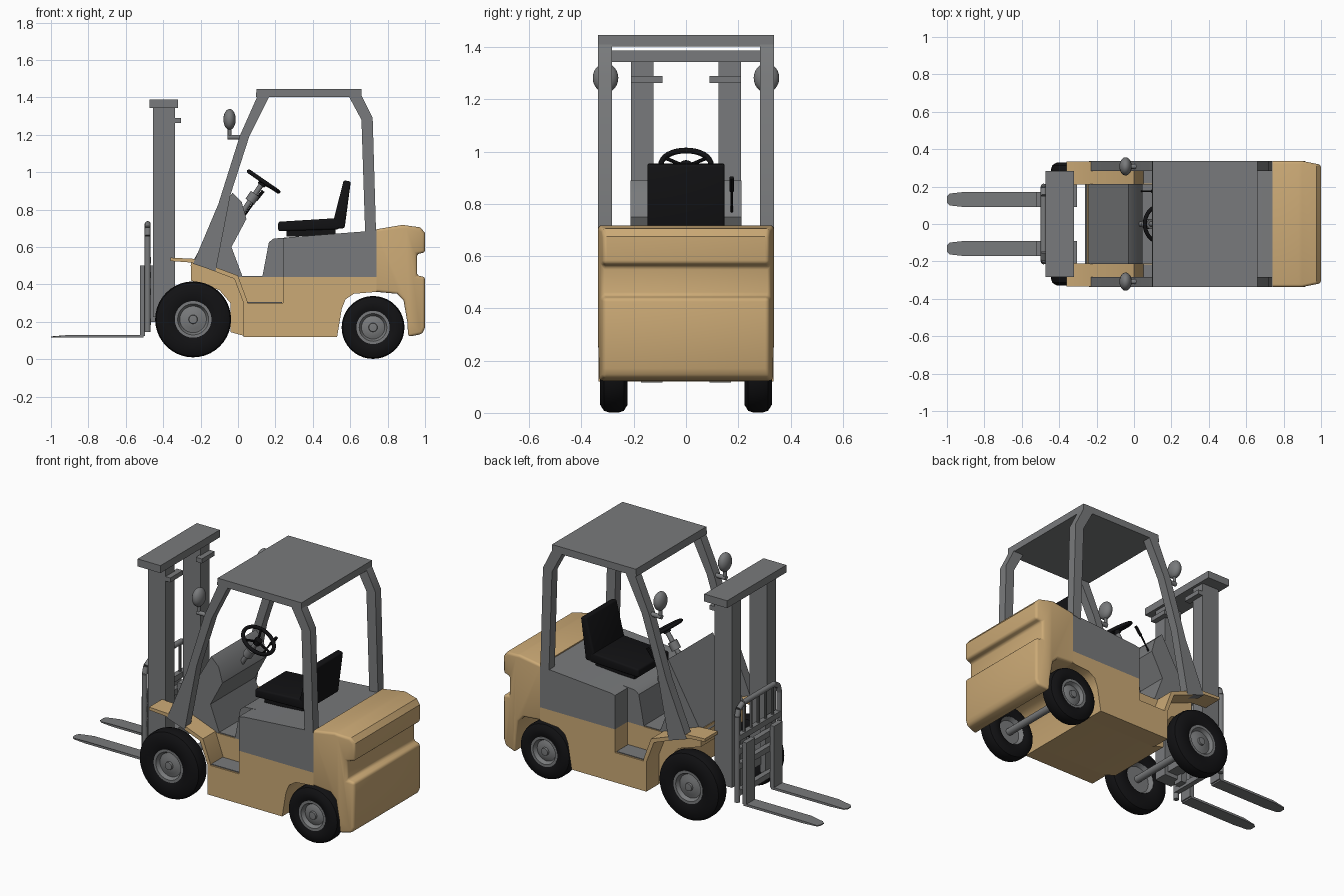
import bpy, bmesh, math
from mathutils import Vector, Matrix

if "Cube" in bpy.data.objects:
    bpy.data.objects.remove(bpy.data.objects["Cube"])


def material(name, rgb):
    m = bpy.data.materials.new(name)
    m.diffuse_color = (*rgb, 1)
    m.use_nodes = True
    m.node_tree.nodes["Principled BSDF"].inputs["Base Color"].default_value = m.diffuse_color
    return m


TAN = material("tan_paint", (0.60, 0.40, 0.18))
GRAY = material("gray_metal", (0.19, 0.195, 0.20))
BLACK = material("black_rubber", (0.006, 0.006, 0.007))


def finish(name, bm, mat, smooth=True):
    bmesh.ops.recalc_face_normals(bm, faces=bm.faces)
    me = bpy.data.meshes.new(name)
    bm.to_mesh(me)
    bm.free()
    me.materials.append(mat)
    ob = bpy.data.objects.new(name, me)
    bpy.context.collection.objects.link(ob)
    if smooth:
        bpy.ops.object.select_all(action='DESELECT')
        ob.select_set(True)
        bpy.context.view_layer.objects.active = ob
        bpy.ops.object.shade_smooth_by_angle(angle=math.radians(35))
    return ob


def bevel(bm, width, min_x=-9, segs=3):
    bm.normal_update()
    edges = [e for e in bm.edges if e.calc_face_angle(0) > 0.75
             and max(v.co.x for v in e.verts) > min_x]
    bmesh.ops.bevel(bm, geom=edges, offset=width, segments=segs, profile=0.5,
                    affect='EDGES', clamp_overlap=True)


def prism(name, pts, y0, y1, mat, both=False, round_by=0):
    """Extrude an x-z outline from y0 to y1, optionally on both sides."""
    bm = bmesh.new()
    for s in ((1, -1) if both else (1,)):
        f = bm.faces.new([bm.verts.new((x, s * y0, z)) for x, z in pts])
        r = bmesh.ops.extrude_face_region(bm, geom=[f])
        bmesh.ops.translate(bm, vec=(0, s * (y1 - y0), 0),
                            verts=[v for v in r["geom"] if isinstance(v, bmesh.types.BMVert)])
    bmesh.ops.recalc_face_normals(bm, faces=bm.faces)
    if round_by:
        bevel(bm, round_by)
    return finish(name, bm, mat)


def box(name, x0, x1, y0, y1, z0, z1, mat, both=False, round_by=0):
    return prism(name, [(x0, z0), (x1, z0), (x1, z1), (x0, z1)], y0, y1, mat, both, round_by)


def rod(name, a, b, r, mat, segs=16):
    a, b = Vector(a), Vector(b)
    d = b - a
    m = Matrix.Translation((a + b) / 2) @ d.to_track_quat('Z', 'Y').to_matrix().to_4x4()
    bm = bmesh.new()
    bmesh.ops.create_cone(bm, cap_ends=True, segments=segs, radius1=r, radius2=r,
                          depth=d.length, matrix=m)
    return finish(name, bm, mat)


def lathe(name, profile, center, side, mat, segs=40):
    """Spin (radius, outward offset) points around a y axis through center."""
    bm = bmesh.new()
    vs = [bm.verts.new((r, side * o, 0)) for r, o in profile]
    es = [bm.edges.new(p) for p in zip(vs, vs[1:])]
    bmesh.ops.spin(bm, geom=vs + es, cent=(0, 0, 0), axis=(0, 1, 0),
                   angle=2 * math.pi, steps=segs)
    bmesh.ops.remove_doubles(bm, verts=bm.verts, dist=1e-5)
    bmesh.ops.translate(bm, vec=center, verts=bm.verts)
    return finish(name, bm, mat)


# chassis: narrow core, outer sills with a step cut-out
arch_front = [(0.53, 0.12), (0.555, 0.27), (0.575, 0.32), (0.62, 0.35), (0.74, 0.36)]
prism("chassis_core", [(-0.04, 0.145), (0.05, 0.12)] + arch_front +
      [(0.74, 0.44), (-0.02, 0.44), (-0.25, 0.525), (-0.25, 0.42), (-0.1, 0.37), (-0.04, 0.30)],
      -0.215, 0.215, TAN)
prism("side_sill", [(0.05, 0.12)] + arch_front +
      [(0.74, 0.44), (0.24, 0.44), (0.24, 0.30), (0.05, 0.30)], 0.215, 0.335, TAN, both=True)
box("step_tread", 0.05, 0.235, 0.217, 0.325, 0.298, 0.305, GRAY, both=True)
box("cab_floor", -0.02, 0.25, -0.21, 0.21, 0.438, 0.445, GRAY)

# front fenders, running down to the step
prism("front_fender", [(-0.36, 0.525), (-0.25, 0.517), (-0.02, 0.43), (0.03, 0.30), (0.03, 0.12),
                       (0.05, 0.12), (0.05, 0.31), (0.0, 0.447), (-0.24, 0.537), (-0.36, 0.543)],
      0.212, 0.335, TAN, both=True)

# counterweight: tapered in plan and rounded at the rear
bm = bmesh.new()
outline = [(0.74, 0.36), (0.85, 0.35), (0.885, 0.315), (0.905, 0.2), (0.91, 0.12), (0.985, 0.135),
           (1.0, 0.17), (1.0, 0.44), (0.957, 0.447), (0.957, 0.563), (1.0, 0.57), (1.0, 0.675),
           (0.975, 0.705), (0.88, 0.718), (0.74, 0.695)]
face = bm.faces.new([bm.verts.new((x, -0.337, z)) for x, z in outline])
ext = bmesh.ops.extrude_face_region(bm, geom=[face])
bmesh.ops.translate(bm, vec=(0, 0.674, 0),
                    verts=[v for v in ext["geom"] if isinstance(v, bmesh.types.BMVert)])
bmesh.ops.recalc_face_normals(bm, faces=bm.faces)
bmesh.ops.bisect_plane(bm, geom=bm.verts[:] + bm.edges[:] + bm.faces[:],
                       plane_co=(0.9, 0, 0), plane_no=(1, 0, 0))
for v in bm.verts:
    if v.co.x > 0.9:
        v.co.y *= 1 - 0.6 * (v.co.x - 0.9)
bevel(bm, 0.018, min_x=0.76)
finish("counterweight", bm, TAN)

# engine cover: wide rear, narrow front
prism("engine_cover", [(0.24, 0.44), (0.74, 0.44), (0.74, 0.688), (0.27, 0.652), (0.24, 0.645)],
      -0.335, 0.335, GRAY)
prism("engine_cover_front", [(0.13, 0.44), (0.30, 0.44), (0.30, 0.654), (0.19, 0.645), (0.165, 0.625)],
      -0.215, 0.215, GRAY)

# dashboard cowl
prism("dash_cowl", [(-0.255, 0.50), (-0.12, 0.44), (0.025, 0.44), (-0.035, 0.60), (0.045, 0.75),
                    (0.02, 0.84), (-0.03, 0.89)], -0.213, 0.213, GRAY)

# overhead guard
prism("front_pillar", [(-0.24, 0.51), (-0.12, 0.47), (-0.04, 0.88), (0.06, 1.19), (0.17, 1.41),
                       (0.11, 1.42), (0.01, 1.195), (-0.105, 0.83)], 0.283, 0.337, GRAY, both=True)
prism("rear_pillar", [(0.68, 0.67), (0.738, 0.68), (0.72, 1.29), (0.66, 1.41), (0.59, 1.41),
                      (0.66, 1.28)], 0.283, 0.337, GRAY, both=True)
prism("roof", [(0.095, 1.403), (0.66, 1.403), (0.66, 1.446), (0.10, 1.446)], -0.337, 0.337, GRAY)

# lamps on the front pillars
for s in (1, -1):
    y = s * 0.308
    bm = bmesh.new()
    bmesh.ops.create_uvsphere(bm, u_segments=20, v_segments=12, radius=1,
                              matrix=Matrix.Translation((-0.045, y, 1.282))
                              @ Matrix.Diagonal((0.033, 0.049, 0.056, 1)))
    finish("lamp", bm, GRAY)
    rod("lamp_post", (-0.045, y, 1.18), (-0.045, y, 1.24), 0.010, GRAY)
    rod("lamp_arm", (-0.055, y, 1.187), (0.03, y, 1.187), 0.013, GRAY)

# seat
prism("seat_base", [(0.26, 0.655), (0.52, 0.665), (0.52, 0.70), (0.26, 0.69)], -0.12, 0.12, BLACK)
prism("seat_cushion", [(0.215, 0.685), (0.54, 0.695), (0.54, 0.755), (0.215, 0.735)],
      -0.148, 0.148, BLACK, round_by=0.01)
prism("seat_back", [(0.50, 0.70), (0.57, 0.70), (0.603, 0.95), (0.565, 0.957)],
      -0.148, 0.148, BLACK, round_by=0.01)

# steering wheel with spokes, column and lever
hub = Vector((0.137, 0, 0.95))
tilt = Matrix.Rotation(math.radians(34.5), 3, 'Y')
bpy.ops.mesh.primitive_torus_add(location=hub, rotation=tilt.to_euler(), major_radius=0.096,
                                 minor_radius=0.011, major_segments=32, minor_segments=8)
wheel = bpy.context.object
wheel.name = "steering_wheel"
wheel.data.materials.append(BLACK)
bpy.ops.object.shade_smooth()
down = tilt @ Vector((0, 0, -1))
for i in range(3):
    a = i * math.tau / 3
    rod("wheel_spoke", hub + down * 0.01, hub + tilt @ Vector((0.096 * math.cos(a), 0.096 * math.sin(a), 0)),
        0.007, BLACK, 8)
rod("wheel_hub", hub + down * 0.025, hub - down * 0.006, 0.022, BLACK)
rod("steering_shaft", hub + down * 0.02, hub + down * 0.2, 0.014, GRAY)
rod("column_collar", hub + down * 0.08, hub + down * 0.13, 0.028, GRAY)
rod("lever_stem", (0.03, 0.175, 0.76), (0.10, 0.175, 0.86), 0.005, BLACK, 8)
rod("lever_grip", (0.095, 0.175, 0.85), (0.135, 0.175, 0.90), 0.009, BLACK, 8)

# mast
box("mast_column", -0.455, -0.337, 0.124, 0.211, 0.225, 1.345, GRAY, both=True)
box("mast_cap", -0.473, -0.32, -0.283, 0.283, 1.343, 1.388, GRAY)
box("mast_bracket", -0.345, -0.305, 0.09, 0.211, 1.263, 1.29, GRAY, both=True)
box("mast_crossbar", -0.44, -0.36, -0.13, 0.13, 0.25, 0.31, GRAY)

# carriage backrest
cx, top = -0.483, 0.723
half = [(0.20, 0.145), (0.20, 0.66), (0.188, 0.70), (0.15, top)]
path = half + [(-y, z) for y, z in reversed(half)]
for (ya, za), (yb, zb) in zip(path, path[1:]):
    rod("backrest_frame", (cx, ya, za), (cx, yb, zb), 0.016, GRAY, 12)
for y in (-0.135, -0.068, 0, 0.068, 0.135):
    rod("backrest_bar", (cx, y, 0.53), (cx, y, top), 0.009, GRAY, 8)
for z in (0.20, 0.36, 0.45, 0.53):
    box("carriage_rail", -0.498, -0.466, -0.20, 0.20, z - 0.017, z + 0.017, GRAY)
box("carriage_mount", -0.47, -0.43, 0.09, 0.15, 0.2, 0.5, GRAY, both=True)

# forks: upright shank plus blade with narrowed tip
box("fork_shank", -0.525, -0.497, 0.09, 0.172, 0.125, 0.50, GRAY, both=True)
for s in (1, -1):
    bm = bmesh.new()
    plan = [(-0.505, 0.041), (-0.90, 0.041), (-0.985, 0.032), (-1.0, 0.018)]
    plan += [(x, -w) for x, w in reversed(plan)]
    face = bm.faces.new([bm.verts.new((x, s * 0.131 + w, 0.116)) for x, w in plan])
    ext = bmesh.ops.extrude_face_region(bm, geom=[face])
    for v in ext["geom"]:
        if isinstance(v, bmesh.types.BMVert):
            v.co.z += 0.006 if v.co.x < -0.95 else 0.014
    finish("fork_blade", bm, GRAY, smooth=False)

# wheels and axles
for label, x, z, R, rim in (("front", -0.24, 0.213, 0.203, 0.097), ("rear", 0.722, 0.17, 0.168, 0.088)):
    for s in (1, -1):
        c = (x, s * 0.276, z)
        lathe(label + "_tyre", [(rim, -0.045), (rim + 0.02, -0.053), (R - 0.03, -0.053), (R - 0.006, -0.038),
                                (R, -0.02), (R, 0.02), (R - 0.006, 0.038), (R - 0.03, 0.053),
                                (rim + 0.02, 0.053), (rim, 0.045), (rim, -0.045)], c, s, BLACK)
        lathe(label + "_rim", [(0, -0.02), (rim - 0.015, -0.02), (rim + 0.001, -0.046), (rim + 0.001, 0.047),
                               (rim - 0.014, 0.047), (rim - 0.026, 0.025), (0.05, 0.03), (0.03, 0.036),
                               (0.024, 0.036), (0.022, 0.047), (0, 0.049)], c, s, GRAY)
    rod(label + "_axle", (x, -0.26, z), (x, 0.26, z), 0.022, GRAY)
